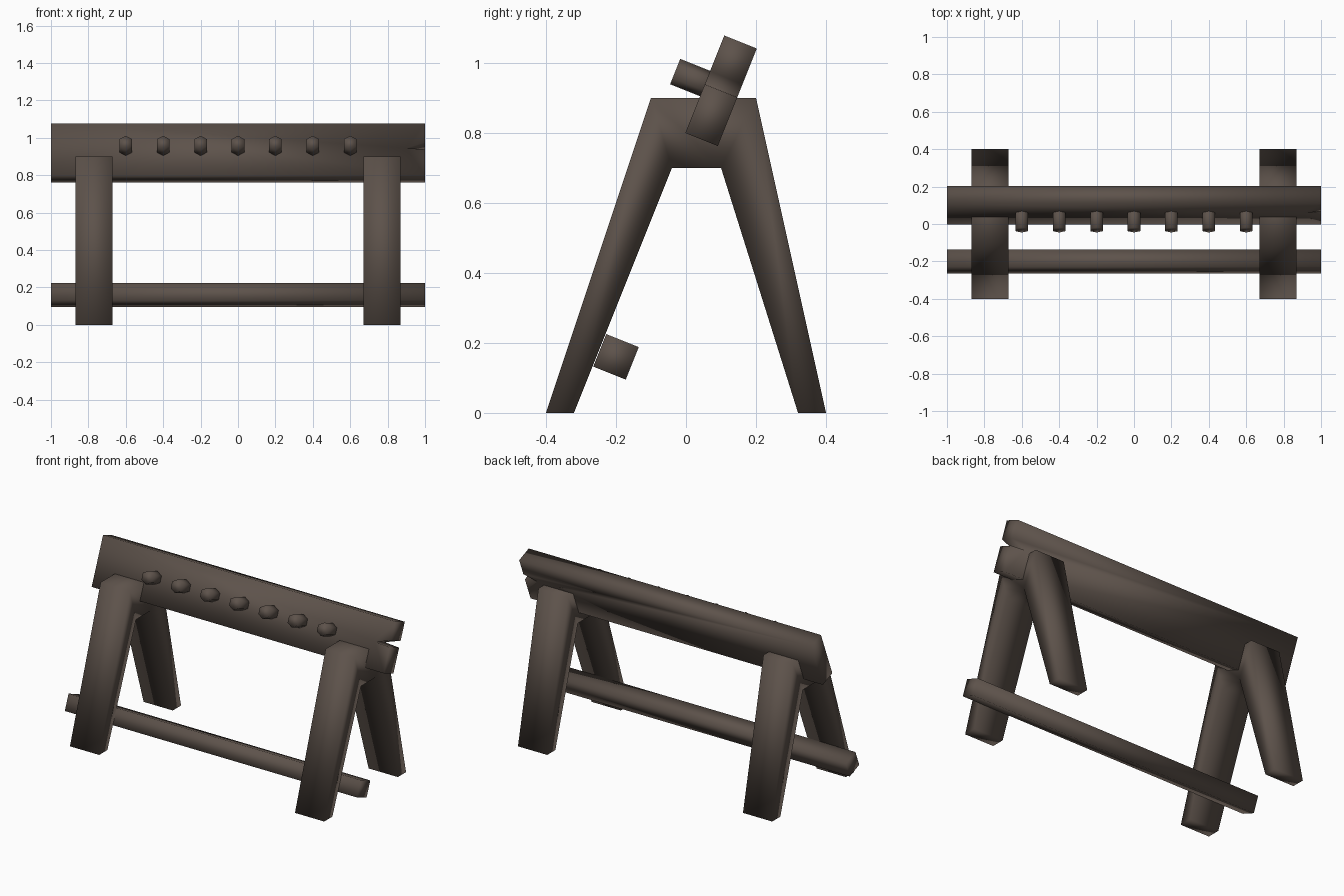
import bpy, bmesh, math
from mathutils import Matrix, Vector

if "Cube" in bpy.data.objects:
    bpy.data.objects.remove(bpy.data.objects["Cube"])

TILT = math.radians(-21.8)

wood = bpy.data.materials.new("dark_wood")
wood.diffuse_color = (0.11, 0.085, 0.07, 1)
wood.use_nodes = True
wood.node_tree.nodes["Principled BSDF"].inputs["Base Color"].default_value = wood.diffuse_color


def prism(name, points, extrude, location=(0, 0, 0), tilt=0.0):
    """Extrude a closed planar outline, smooth shade it and place it."""
    bm = bmesh.new()
    face = bm.faces.new([bm.verts.new(p) for p in points])
    res = bmesh.ops.extrude_face_region(bm, geom=[face], use_keep_orig=True)
    moved = [g for g in res["geom"] if isinstance(g, bmesh.types.BMVert)]
    bmesh.ops.translate(bm, verts=moved, vec=Vector(extrude))
    bmesh.ops.recalc_face_normals(bm, faces=bm.faces)
    bm.transform(Matrix.Rotation(tilt, 4, 'X'))
    for f in bm.faces:
        f.smooth = True
    mesh = bpy.data.meshes.new(name)
    bm.to_mesh(mesh)
    bm.free()
    mesh.materials.append(wood)
    obj = bpy.data.objects.new(name, mesh)
    obj.location = location
    bpy.context.collection.objects.link(obj)
    return obj


# A-shaped leg frames
frame = [(-0.4, 0), (-0.32, 0), (-0.04, 0.7), (0.1, 0.7),
         (0.32, 0), (0.4, 0), (0.2, 0.9), (-0.1, 0.9)]
for side, x in (("left", -0.77), ("right", 0.77)):
    prism(side + "_leg_frame", [(-0.1, y, z) for y, z in frame],
          (0.2, 0, 0), (x, 0, 0))

# Tilted top plank with a split in its right end
plank = [(-1, -0.15), (1, -0.15), (1, 0.0), (0.9, 0.007), (1, 0.04),
         (1, 0.15), (-1, 0.15)]
prism("top_plank", [(x, -0.05, z) for x, z in plank],
      (0, 0.1, 0), (0, 0.1, 0.92), TILT)

# Lower rail
rail = [(-0.05, -0.05), (0.05, -0.05), (0.05, 0.05), (-0.05, 0.05)]
prism("lower_rail", [(-1, y, z) for y, z in rail],
      (2, 0, 0), (0, -0.2, 0.16), TILT)

# Row of hexagonal pegs on the front of the plank
hexagon = [(0.039 * math.sin(k * math.pi / 3), 0, 0.039 * math.cos(k * math.pi / 3))
           for k in range(6)]
for i in range(7):
    prism(f"peg_{i + 1}", hexagon, (0, 0.14, 0),
          (-0.6 + 0.2 * i, -0.031, 0.975), TILT)
